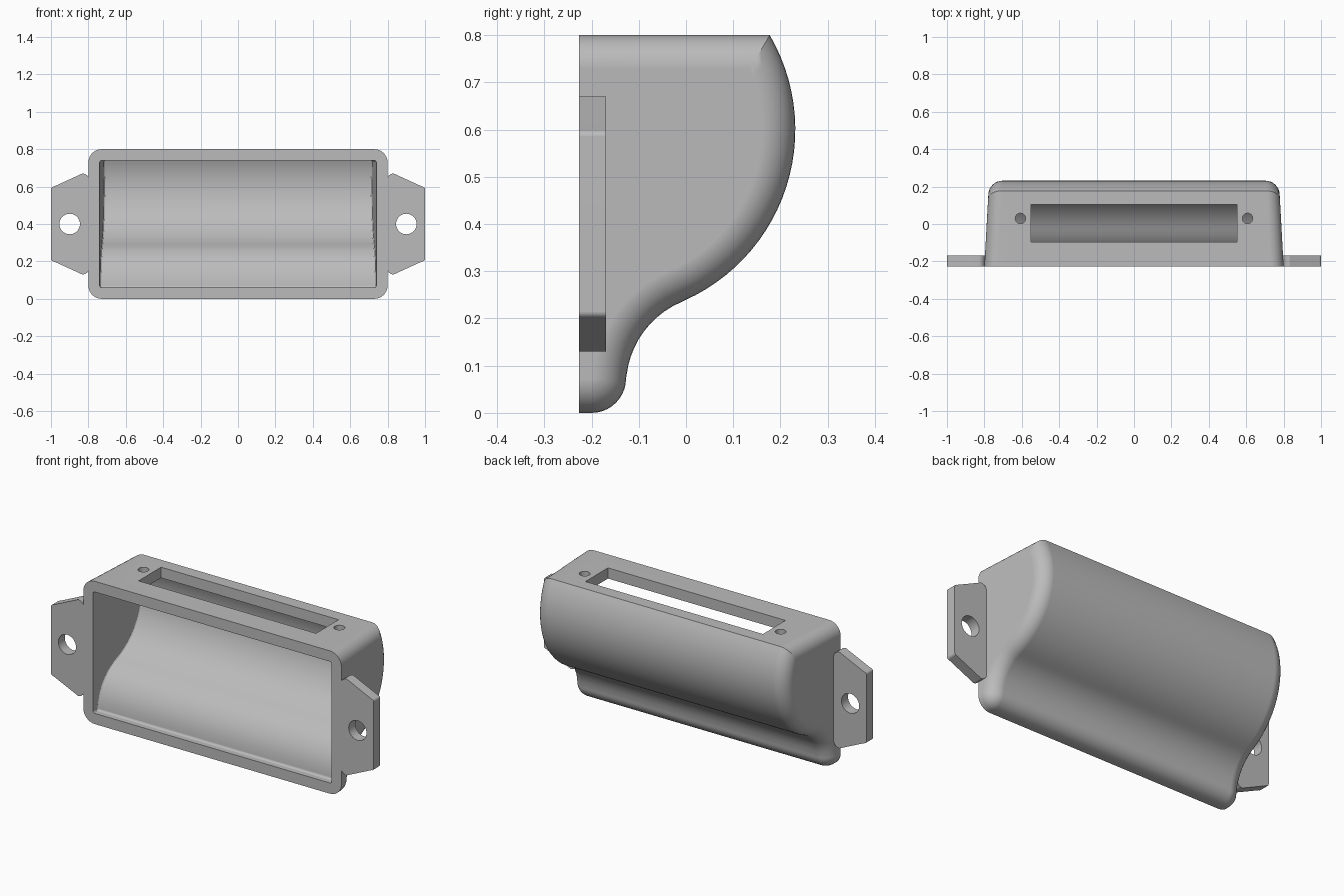
import bpy, bmesh
from math import sin, cos, asin, radians, pi

if "Cube" in bpy.data.objects:
    bpy.data.objects.remove(bpy.data.objects["Cube"], do_unlink=True)

FRONT, HEIGHT, WALL = -0.227, 0.8, 0.06

grey = bpy.data.materials.new("plain grey")
grey.use_nodes = True
grey.diffuse_color = (0.5, 0.5, 0.5, 1)
grey.node_tree.nodes["Principled BSDF"].inputs["Base Color"].default_value = (0.5, 0.5, 0.5, 1)


def arc(cx, cy, r, a0, a1, n):
    return [(cx + r * cos(a0 + (a1 - a0) * i / n), cy + r * sin(a0 + (a1 - a0) * i / n))
            for i in range(n + 1)]


def loft(name, rings):
    """Solid through equal rings of points, capped at both ends."""
    bm = bmesh.new()
    loops = [[bm.verts.new(p) for p in ring] for ring in rings]
    for a, b in zip(loops, loops[1:]):
        for i in range(len(a)):
            j = (i + 1) % len(a)
            bm.faces.new((a[i], a[j], b[j], b[i]))
    bm.faces.new(loops[0])
    bm.faces.new(loops[-1])
    bmesh.ops.recalc_face_normals(bm, faces=bm.faces)
    mesh = bpy.data.meshes.new(name)
    bm.to_mesh(mesh)
    bm.free()
    mesh.materials.append(grey)
    obj = bpy.data.objects.new(name, mesh)
    bpy.context.collection.objects.link(obj)
    return obj


def side_profile(d, front):
    """Side outline (y, z), moved inward by d everywhere but at the front."""
    big = 0.3965 - d
    pts = [(front, d)]
    pts += arc(-0.2, 0.073, 0.073 - d, -pi / 2, 0, 10)
    pts += arc(0.065, 0.058, 0.192 + d, radians(173), radians(113), 10)
    pts += arc(-0.165, 0.6, big, radians(-66), asin((HEIGHT - d - 0.6) / big), 26)
    return pts + [(front, HEIGHT - d)]


def shell(name, inset, radius, front, steps):
    """Drafted body with rounded side edges, inset from the outer skin."""
    def half_width(y):
        return 0.8 - 0.055 * (y - FRONT) - inset
    half = []
    for i in range(steps + 1):
        a = pi / 2 * i / steps
        ring = side_profile(inset + radius * (1 - sin(a)), front)
        half.append([(half_width(y) - radius * (1 - cos(a)), y, z) for y, z in ring])
    mirrored = [[(-x, y, z) for x, y, z in ring] for ring in half]
    return loft(name, half + mirrored[::-1])


def prism(name, outline, axis, lo, hi):
    """Extrude an outline along y (outline in x, z) or z (outline in x, y)."""
    place = {"Y": lambda p, t: (p[0], t, p[1]), "Z": lambda p, t: (p[0], p[1], t)}[axis]
    return loft(name, [[place(p, t) for p in outline] for t in (lo, hi)])


def combine(obj, other, operation):
    mod = obj.modifiers.new("combine", "BOOLEAN")
    mod.operation, mod.solver, mod.object = operation, "EXACT", other
    bpy.context.view_layer.objects.active = obj
    bpy.ops.object.modifier_apply(modifier=mod.name)
    bpy.data.objects.remove(other, do_unlink=True)


# Outer body
housing = shell("housing", 0, 0.071, FRONT, 8)

# Mounting tabs with filleted roots
for side in (1, -1):
    upper = [(0.77, 0.235), (0.797, 0.235)]
    upper += arc(0.832, 0.235, 0.035, pi, pi / 2, 8)
    upper += arc(0.985, 0.185, 0.015, pi / 2, 0, 4)
    outline = upper + [(x, -z) for x, z in upper[::-1]]
    tab = prism("mounting_tab", [(side * x, 0.4 + z) for x, z in outline],
                "Y", FRONT, FRONT + 0.058)
    combine(housing, tab, "UNION")

# Cavity open at the front
combine(housing, shell("cavity", WALL, 0.012, FRONT - 0.1, 3), "DIFFERENCE")

# Slot in the top
slot = [(-0.55, -0.095), (0.55, -0.095), (0.55, 0.105), (-0.55, 0.105)]
combine(housing, prism("slot", slot, "Z", 0.66, 0.9), "DIFFERENCE")

# Screw holes in the top and the tabs
for side in (1, -1):
    small = arc(side * 0.607, 0.03, 0.028, 0, 2 * pi, 24)[:-1]
    combine(housing, prism("top_hole", small, "Z", 0.7, 0.9), "DIFFERENCE")
    large = arc(side * 0.9, 0.4, 0.055, 0, 2 * pi, 32)[:-1]
    combine(housing, prism("tab_hole", large, "Y", -0.3, -0.1), "DIFFERENCE")

# Smooth curves, crisp edges
bpy.ops.object.select_all(action="DESELECT")
housing.select_set(True)
bpy.context.view_layer.objects.active = housing
bpy.ops.object.shade_smooth_by_angle(angle=radians(25))
weighted = housing.modifiers.new("even shading", "WEIGHTED_NORMAL")
weighted.keep_sharp = True
